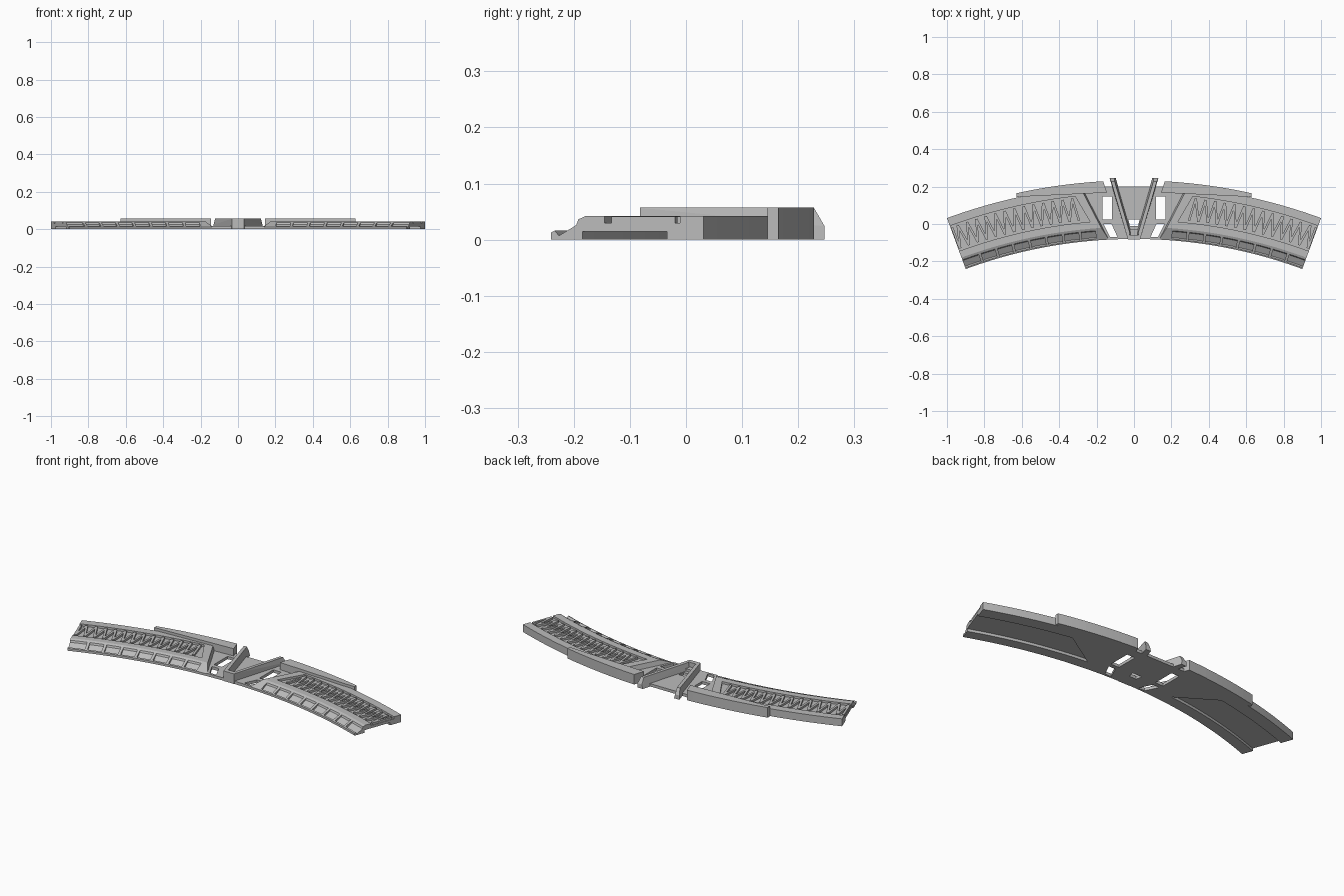
import bpy, bmesh
from math import sin, cos, asin, radians, sqrt
from mathutils import Vector

if "Cube" in bpy.data.objects:
    bpy.data.objects.remove(bpy.data.objects["Cube"])

CY = -2.68                 # centre of the arc in y
R_IN, R_OUT = 2.60, 2.89
END = asin(1 / R_OUT)      # half angle of the arc
DECK, PLATE, TALL = 0.042, 0.016, 0.057

grey = bpy.data.materials.new("plain grey")
grey.use_nodes = True
grey.diffuse_color = (0.5, 0.5, 0.5, 1)
grey.node_tree.nodes["Principled BSDF"].inputs["Base Color"].default_value = (0.5, 0.5, 0.5, 1)


def polar(r, a, z=0.0):
    return Vector((r * sin(a), CY + r * cos(a), z))


def make(name, bm):
    bmesh.ops.recalc_face_normals(bm, faces=bm.faces)
    me = bpy.data.meshes.new(name)
    bm.to_mesh(me)
    bm.free()
    me.materials.append(grey)
    ob = bpy.data.objects.new(name, me)
    bpy.context.collection.objects.link(ob)
    return ob


def add_prism(bm, pts, z0, z1):
    low = [bm.verts.new((p[0], p[1], z0)) for p in pts]
    top = [bm.verts.new((p[0], p[1], z1)) for p in pts]
    bm.faces.new(low)
    bm.faces.new(top)
    for i in range(len(pts)):
        j = (i + 1) % len(pts)
        bm.faces.new((low[i], low[j], top[j], top[i]))


def prism(name, pts, z0, z1):
    bm = bmesh.new()
    add_prism(bm, pts, z0, z1)
    return make(name, bm)


def sweep(name, profile, start, end, steps=24):
    """Sweep an (r, z) profile round the arc; start(r, z) gives its first angle."""
    bm = bmesh.new()
    rings = []
    for s in range(steps + 1):
        t = s / steps
        rings.append([bm.verts.new(polar(r, start(r, z) * (1 - t) + end * t, z))
                      for r, z in profile])
    n = len(profile)
    for a, b in zip(rings, rings[1:]):
        for i in range(n):
            j = (i + 1) % n
            bm.faces.new((a[i], a[j], b[j], b[i]))
    bm.faces.new(rings[0])
    bm.faces.new(rings[-1])
    return make(name, bm)


def hull(name, pts):
    bm = bmesh.new()
    for p in pts:
        bm.verts.new(p)
    bmesh.ops.convex_hull(bm, input=bm.verts)
    bmesh.ops.dissolve_limit(bm, angle_limit=0.01, verts=bm.verts, edges=bm.edges)
    return make(name, bm)


def apply(ob, kind, **settings):
    mod = ob.modifiers.new(kind.lower(), kind)
    for key, value in settings.items():
        setattr(mod, key, value)
    bpy.context.view_layer.objects.active = ob
    bpy.ops.object.modifier_apply(modifier=mod.name)


def cut(ob, cutter):
    cutter.hide_render = True
    apply(ob, "BOOLEAN", operation="DIFFERENCE", solver="EXACT", object=cutter)
    bpy.data.objects.remove(cutter)


def mirror(ob):
    apply(ob, "MIRROR", use_mirror_merge=False)


def slanted(r0, x0, r1, x1, lean=0.0):
    """Start angle along a straight line from x0 at r0 to x1 at r1."""
    return lambda r, z: asin((x0 + (x1 - x0) * (r - r0) / (r1 - r0) + lean * z) / r)


# Curved wing deck with a sloped inner edge
deck = sweep("wing_deck",
             [(R_IN, 0), (R_IN, 0.013), (2.665, DECK), (R_OUT, DECK), (R_OUT, 0)],
             slanted(R_IN, 0.13, R_OUT, 0.275, 0.3), END, 30)

# Hollow on the underside, open at the wing tip
cut(deck, sweep("under_cutter", [(2.66, -0.02), (2.66, 0.015), (2.82, 0.015), (2.82, -0.02)],
                slanted(2.66, 0.27, 2.82, 0.48), END + 0.01))

# Channel that holds the lattice
CH_IN, CH_OUT = 2.702, 2.845
cut(deck, sweep("channel_cutter",
                [(CH_IN, 0.03), (CH_IN, 0.07), (CH_OUT, 0.07), (CH_OUT, 0.03)],
                slanted(CH_IN, 0.235, CH_OUT, 0.315), END + 0.01))

# Row of pockets along the sloped edge
first, count = radians(4.45), 8
pitch = (END - first) / count
for i in range(count):
    a = first + i * pitch
    stop = a + pitch * (0.84 if i < count - 1 else 1.1)
    cut(deck, sweep("pocket_cutter",
                    [(2.615, 0.007), (2.648, 0.026), (2.652, 0.0365), (2.652, 0.06),
                     (2.607, 0.06), (2.607, 0.0165)],
                    lambda r, z, a=a: a, stop, 3))
mirror(deck)

# Zigzag lattice bars inside the channel
bm = bmesh.new()
bays, half = 13, 0.006
low_r, high_r = CH_IN + 0.012, CH_OUT - 0.010
a0 = asin(0.30 / 2.77)
step = (END - a0 - 0.004) / bays


def bar(a, b):
    side = (b - a).cross(Vector((0, 0, 1))).normalized() * half
    add_prism(bm, [a - side, b - side, b + side, a + side], 0.029, DECK - 0.0005)


for i in range(bays):
    a = a0 + i * step
    bar(polar(low_r, a), polar(high_r, a + step * 0.45))
    bar(polar(high_r, a + step * 0.45), polar(low_r, a + step))
bar(polar(low_r, END - 0.003), polar(high_r, END - 0.003))
mirror(make("lattice_bars", bm))

# Raised back rail
x0, x1 = 0.165, 0.627
outer = [polar(2.913, asin((x0 + (x1 - x0) * i / 12) / 2.913)) for i in range(13)]
mirror(prism("back_rail", [(0.145, 0.168)] + outer + [(x1, 0.145)], 0, TALL))

# Thin centre plate with cut openings
front = [polar(R_IN, asin(x / R_IN)) for x in (-0.14, -0.07, 0, 0.07, 0.14)]
plate = prism("centre_plate", front + [(0.28, 0.165), (0.24, 0.2), (-0.24, 0.2), (-0.28, 0.165)],
              0, PLATE)
for s in (1, -1):
    for shape in ([(0.118, 0.024), (0.168, 0.024), (0.168, 0.147), (0.118, 0.147)],
                  [(0.12, 0), (0.163, 0), (0.128, -0.07), (0.088, -0.07)]):
        cut(plate, prism("opening_cutter", [(s * x, y) for x, y in shape], -0.02, 0.05))
cut(plate, prism("centre_cutter", [(-0.022, -0.01), (0.022, -0.01), (0.03, 0.025), (-0.03, 0.025)],
                 -0.02, 0.05))

# Pair of fins forming a V, with leaning inner sides and chamfered tails
mirror(hull("v_fin", [
    (0.033, -0.082, 0), (0.131, 0.247, 0), (0.098, 0.247, 0), (0.012, -0.05, 0),
    (0.131, 0.247, 0.024), (0.104, 0.247, 0.024),
    (0.033, -0.082, TALL), (0.122, 0.228, TALL), (0.104, 0.228, TALL), (0.022, -0.05, TALL)]))

# Block closing the point of the V
prism("v_point", [(-0.033, -0.082), (0.033, -0.082), (0.033, -0.058), (-0.033, -0.058)], 0, TALL)
prism("v_point_step", [(-0.025, -0.06), (0.025, -0.06), (0.025, -0.03), (-0.025, -0.03)], 0, 0.03)
